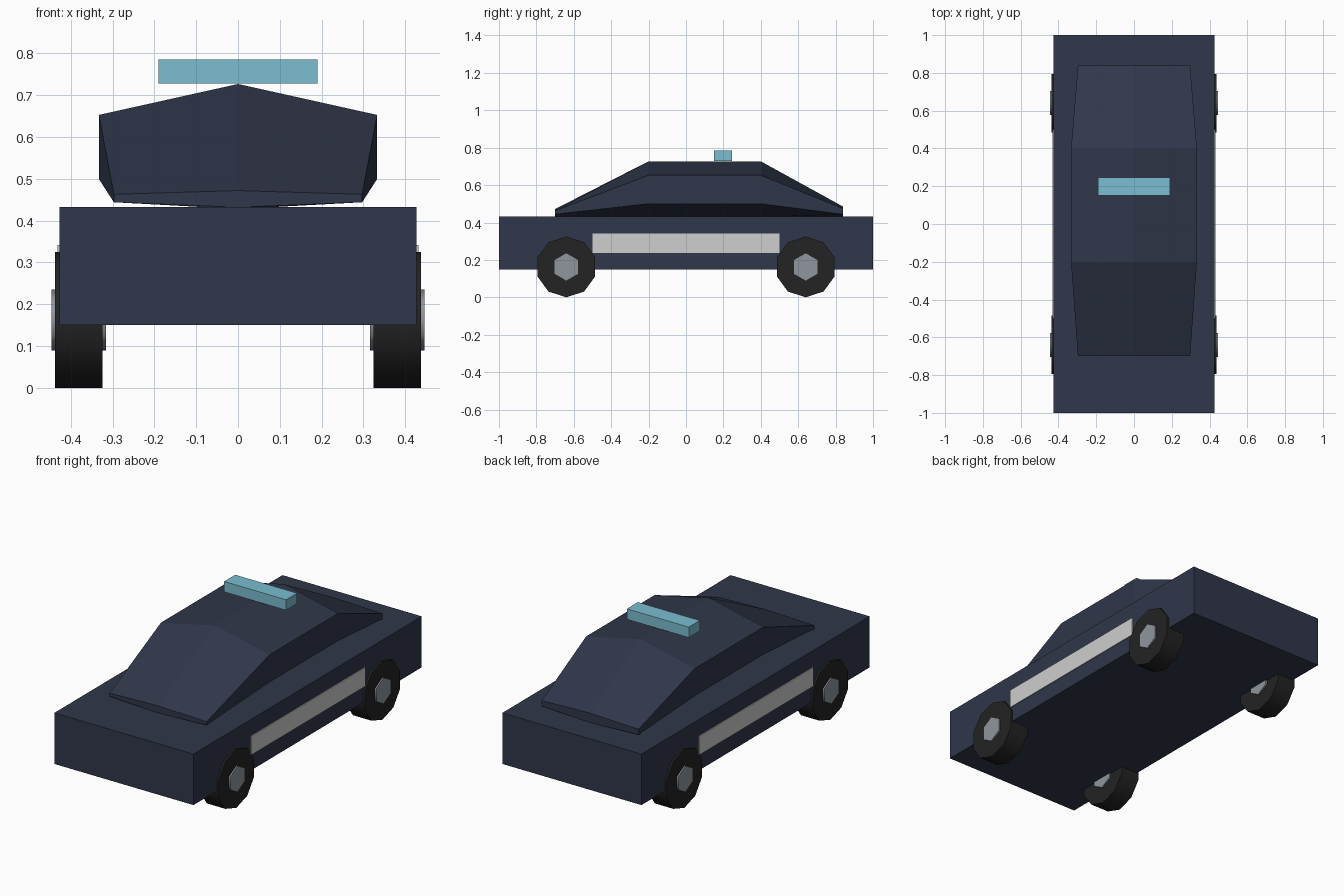
import bpy
import bmesh
import math

cube = bpy.data.objects.get("Cube")
if cube:
    bpy.data.objects.remove(cube, do_unlink=True)


def material(name, rgb):
    mat = bpy.data.materials.new(name)
    mat.use_nodes = True
    color = (*rgb, 1)
    mat.diffuse_color = color
    mat.node_tree.nodes["Principled BSDF"].inputs["Base Color"].default_value = color
    return mat


navy = material("navy_paint", (0.030, 0.038, 0.069))
black = material("black_rubber", (0.017, 0.017, 0.017))
grey = material("grey_metal", (0.28, 0.305, 0.34))
white = material("white_stripe", (0.61, 0.62, 0.61))
blue = material("light_blue", (0.20, 0.51, 0.64))


def box(name, low, high, mat):
    center = [(a + b) / 2 for a, b in zip(low, high)]
    bpy.ops.mesh.primitive_cube_add(size=1, location=center)
    obj = bpy.context.object
    obj.name = name
    obj.scale = [b - a for a, b in zip(low, high)]
    bpy.ops.object.transform_apply(location=False, rotation=False, scale=True)
    obj.data.materials.append(mat)
    return obj


def disc(name, sides, radius, width, location, mat):
    # Cylinder lying along x with one corner pointing straight up
    bpy.ops.mesh.primitive_cylinder_add(vertices=sides, radius=radius, depth=width)
    obj = bpy.context.object
    obj.name = name
    obj.data.materials.append(mat)
    obj.rotation_euler = (math.pi / 2, 0, math.pi / 2)
    obj.location = location
    bpy.ops.object.transform_apply(location=False, rotation=True, scale=False)
    bpy.ops.object.shade_smooth_by_angle(angle=math.radians(65))
    return obj


# Body and roof light bar
box("body", (-0.427, -1, 0.15), (0.427, 1, 0.433), navy)
box("light_bar", (-0.19, 0.15, 0.728), (0.19, 0.247, 0.786), blue)

# Cabin lofted through hexagonal sections: y, half width, bottom, low side, high side, ridge
sections = [
    (-0.70, 0.297, 0.432, 0.444, 0.463, 0.472),
    (-0.20, 0.333, 0.428, 0.500, 0.653, 0.727),
    (0.40, 0.333, 0.428, 0.500, 0.653, 0.727),
    (0.84, 0.297, 0.432, 0.444, 0.475, 0.485),
]
bm = bmesh.new()
rings = []
for y, w, bottom, low, high, ridge in sections:
    outline = [(0, bottom), (w, low), (w, high), (0, ridge), (-w, high), (-w, low)]
    rings.append([bm.verts.new((x, y, z)) for x, z in outline])
for a, b in zip(rings, rings[1:]):
    for i in range(6):
        j = (i + 1) % 6
        bm.faces.new((a[i], a[j], b[j], b[i]))
bm.faces.new(rings[0])
bm.faces.new(rings[-1])
bmesh.ops.recalc_face_normals(bm, faces=bm.faces)
mesh = bpy.data.meshes.new("cabin")
bm.to_mesh(mesh)
bm.free()
mesh.materials.append(navy)
bpy.context.collection.objects.link(bpy.data.objects.new("cabin", mesh))

# Side stripes, tyres and hubs
for side, s in (("left", 1), ("right", -1)):
    x0, x1 = sorted((s * 0.425, s * 0.432))
    box(side + "_stripe", (x0, -0.5, 0.238), (x1, 0.5, 0.342), white)
    for end, y in (("front", -0.64), ("rear", 0.64)):
        place = (s * 0.381, y, 0.1625)
        disc(f"{end}_{side}_tyre", 10, 0.1625, 0.114, place, black)
        disc(f"{end}_{side}_hub", 6, 0.073, 0.13, place, grey)
